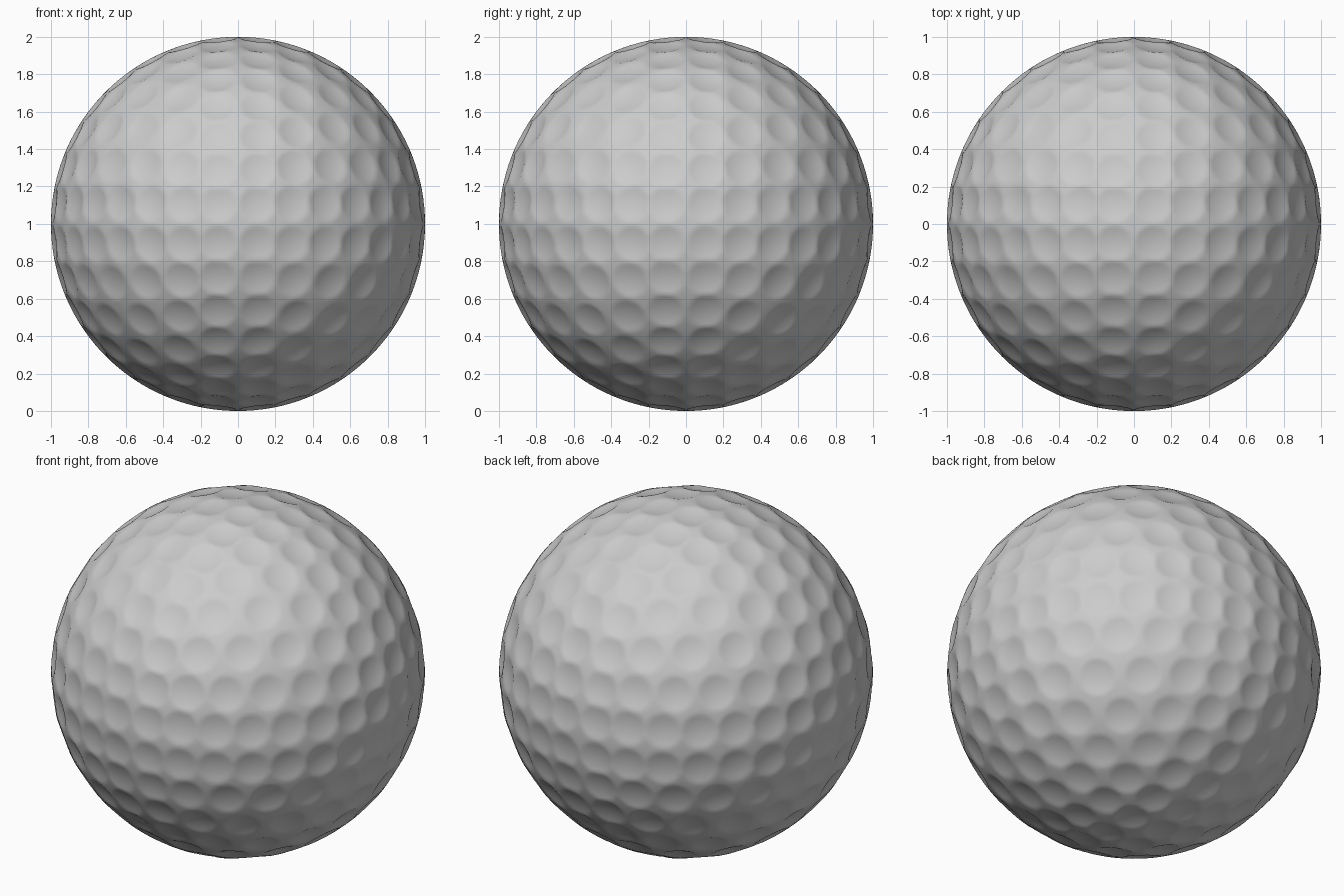
import bpy, bmesh, math
from mathutils import Vector, kdtree

old = bpy.data.objects.get("Cube")
if old:
    bpy.data.objects.remove(old, do_unlink=True)

ROWS = 8          # dimple rows in each eighth of the ball
MARGIN = 0.58     # gap between the outer rows and the seams, in row steps
RADIUS = 0.098    # dimple radius
DEPTH = 0.016     # dimple depth


def dimple_centres():
    """Triangular lattice on one eighth of the sphere, mirrored to all eight."""
    total = ROWS - 1 + 3 * MARGIN
    for i in range(ROWS):
        for j in range(ROWS - i):
            k = ROWS - 1 - i - j
            x, y, z = (math.sin((n + MARGIN) / total * math.pi / 2) for n in (i, j, k))
            for sx in (-1, 1):
                for sy in (-1, 1):
                    for sz in (-1, 1):
                        yield Vector((x * sx, y * sy, z * sz)).normalized()


centres = list(dimple_centres())
tree = kdtree.KDTree(len(centres))
for index, centre in enumerate(centres):
    tree.insert(centre, index)
tree.balance()

# Smooth ball, pressed in around each dimple centre
bm = bmesh.new()
bmesh.ops.create_icosphere(bm, subdivisions=7, radius=1)
for vert in bm.verts:
    direction = vert.co.normalized()
    distance = tree.find(direction)[2]
    press = max(0, 1 - (distance / RADIUS) ** 2) * DEPTH
    vert.co = direction * (1 - press) + Vector((0, 0, 1))
for face in bm.faces:
    face.smooth = True

mesh = bpy.data.meshes.new("dimpled_ball")
bm.to_mesh(mesh)
bm.free()
ball = bpy.data.objects.new("dimpled_ball", mesh)
bpy.context.collection.objects.link(ball)

# Plain light grey
grey = bpy.data.materials.new("light_grey")
grey.use_nodes = True
colour = (0.6, 0.6, 0.6, 1)
grey.diffuse_color = colour
grey.node_tree.nodes["Principled BSDF"].inputs["Base Color"].default_value = colour
mesh.materials.append(grey)
